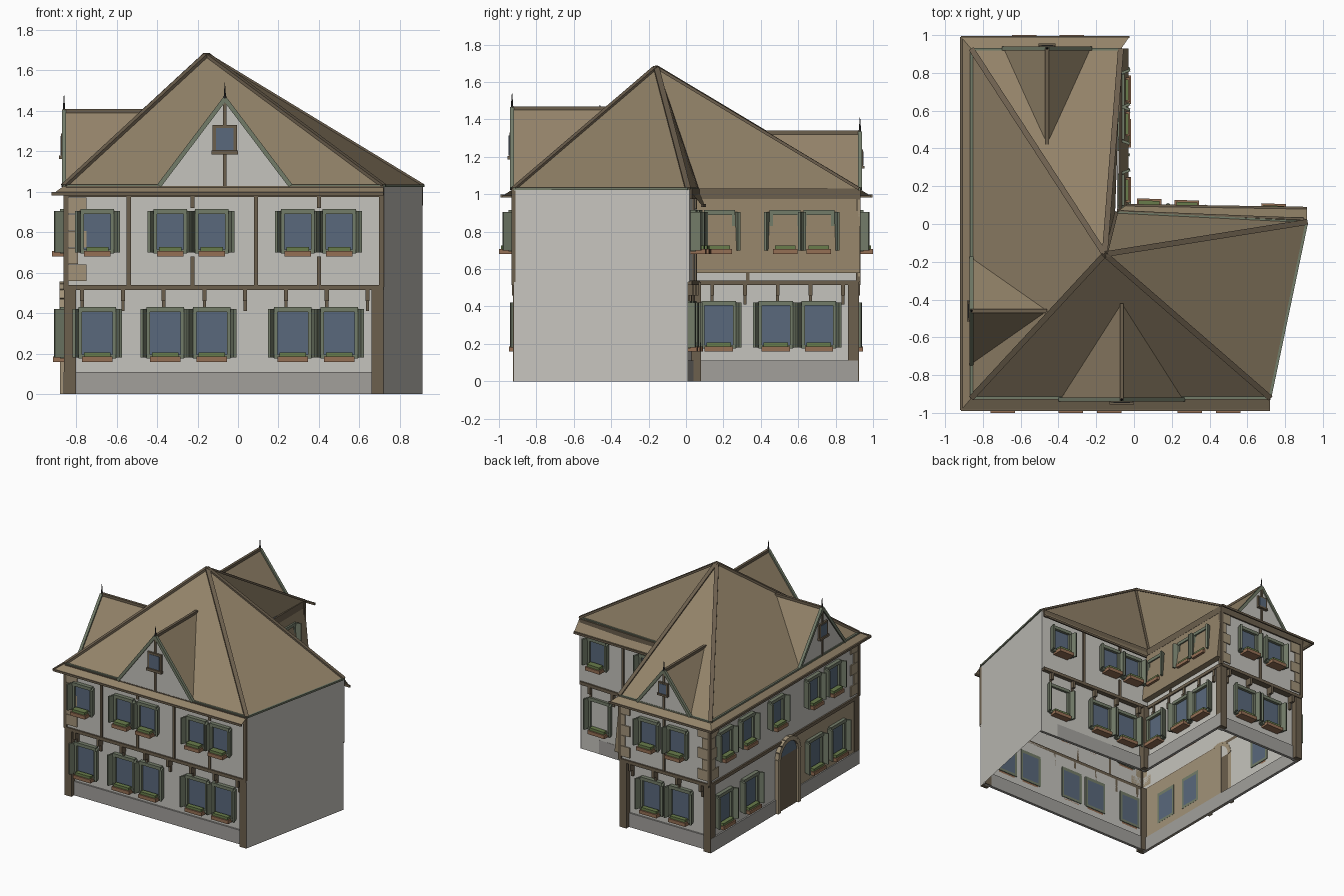
import bpy, bmesh, math
from mathutils import Matrix, Vector

if "Cube" in bpy.data.objects:
    bpy.data.objects.remove(bpy.data.objects["Cube"])

COL = dict(plaster=(.56, .55, .51), roof=(.29, .225, .14), timber=(.15, .115, .075), green=(.17, .2, .14),
           glass=(.1, .14, .2), clay=(.3, .16, .09), tan=(.36, .29, .19), stone=(.36, .35, .33),
           iron=(.03, .03, .03), leaf=(.14, .2, .07))
MATS = {}
for n, c in COL.items():
    MATS[n] = bpy.data.materials.new(n)
    MATS[n].diffuse_color = (*c, 1)
PARTS = {}


def part(name, mat):
    return PARTS.setdefault(name, (bmesh.new(), mat))[0]


def box(bm, M, lo, hi, rot=0):
    """Box between two corners in facade space (u along, v outward, z up)."""
    lo, hi = Vector(lo), Vector(hi)
    T = Matrix.Translation((lo + hi) / 2) @ Matrix.Rotation(rot, 4, 'Z') @ Matrix.Diagonal((*(hi - lo), 1))
    bmesh.ops.create_cube(bm, size=1, matrix=M @ T)


def beam(bm, p, q, w, h=None):
    p, q = Vector(p), Vector(q)
    d = q - p
    R = d.to_track_quat('Y', 'Z').to_matrix().to_4x4()
    bmesh.ops.create_cube(bm, size=1, matrix=Matrix.Translation((p + q) / 2) @ R @ Matrix.Diagonal((w, d.length, h or w, 1)))


def face(bm, *pts):
    bm.faces.new([bm.verts.new(p) for p in pts])


def frame(u, v, o):
    return Matrix(((u[0], v[0], 0, o[0]), (u[1], v[1], 0, o[1]), (0, 0, 1, 0), (0, 0, 0, 1)))


ID = Matrix()
FRONT = frame((1, 0), (0, -1), (0, -.92))
LEFT = frame((0, 1), (-1, 0), (-.85, 0))
BACK = frame((1, 0), (0, 1), (0, .92))
INNER = frame((0, 1), (1, 0), (-.08, 0))
COURT = frame((1, -.04), (0, 1), (0, .057))

# Timbers, masonry and trims shared by all facades
timber, trim = part('timber_framing', 'timber'), part('green_trim', 'green')
frames, glass = part('window_frames', 'green'), part('window_glass', 'glass')
shutters, sills = part('shutters', 'green'), part('flower_boxes', 'clay')
plants, plinth = part('box_plants', 'leaf'), part('stone_plinth', 'stone')
brackets, quoins = part('brackets', 'timber'), part('quoins', 'tan')

# Storey walls, ground floor set back under the upper floor
upper = [(-.85, -.92), (.72, -.92), (.91, .02), (-.08, .06), (-.08, .92), (-.85, .92)]
lower = [(-.85, -.88), (.728, -.88), (.908, .005), (-.08, .03), (-.08, .88), (-.85, .88)]
walls = part('walls', 'plaster')
rings = [[walls.verts.new((x, y, z)) for x, y in poly]
         for poly, z in ((lower, 0), (lower, .53), (upper, .53), (upper, 1.03))]
for a, b in zip(rings, rings[1:]):
    for i in range(6):
        j = (i + 1) % 6
        walls.faces.new((a[i], a[j], b[j], b[i]))
face(walls, (.72, -.92, 0), (.911, .01, 0), (.911, .01, 1.03), (.72, -.92, 1.03))

# Tile-hung leaning wall over the courtyard and tan render on the left
hung = part('tile_hung_wall', 'roof')
pts = [(-.075, .06, 1.03), (-.075, .93, 1.03), (-.03, .93, .58), (-.03, .06, .58)]
face(hung, *pts)
face(hung, pts[1], pts[2], (-.08, .92, .58))
face(hung, pts[2], pts[3], (-.08, .06, .58), (-.08, .93, .58))
box(part('tan_render', 'tan'), LEFT, (-.88, -.004, 0), (0, .004, .53))


def window(M, u, v, z0, z1, w, deep):
    """Framed casement with open shutters and a planted flower box."""
    g, f = w / 2, w / 2 + .018
    box(glass, M, (u - g, v - .005, z0), (u + g, v + .008, z1))
    for s in (-1, 1):
        a, b = sorted((u + s * g, u + s * f))
        box(frames, M, (a, v - .005, z0 - .02), (b, v + .025, z1 + .02))
        c = u + s * (f + .012)
        box(shutters, M, (c - .007, v, z0 - .015), (c + .007, v + .06, z1 + .015), -s * .35)
    box(frames, M, (u - f, v - .005, z1), (u + f, v + .03, z1 + .025))
    box(frames, M, (u - f, v - .005, z0 - .02), (u + f, v + .03, z0))
    box(sills, M, (u - g, v, z0 - .035), (u + g, v + deep, z0 - .008))
    box(plants, M, (u - g + .01, v + .02, z0 - .008), (u + g - .01, v + deep - .01, z0 + .012))


def facade(M, u0, u1, lo, hi, setback, studs, half_studs, deep=.08, jetty=True):
    for u in lo:
        window(M, u, -setback, .195, .405, .15, .065)
    for u in hi:
        window(M, u, 0, .715, .89, .13, deep)
    box(plinth, M, (u0, -setback - .01, 0), (u1, -setback + .012, .11))
    box(timber, M, (u0, -setback, .515), (u1, .012, .54))
    box(timber, M, (u0, 0, .975), (u1, .012, 1.03))
    for u in studs:
        box(timber, M, (u - .01, 0, .54), (u + .01, .008, .98))
    for u in half_studs:
        box(timber, M, (u - .01, 0, .54), (u + .01, .008, .68))
        box(timber, M, (u - .01, 0, .92), (u + .01, .008, .98))
    if jetty:
        n = round((u1 - u0 - .16) / .2)
        for i in range(n + 1):
            u = u0 + .08 + (u1 - u0 - .16) * i / n
            box(brackets, M, (u - .01, -setback, .46), (u + .01, .01, .515))
            box(brackets, M, (u - .008, -setback, .41), (u + .008, -setback + .02, .46))


facade(FRONT, -.85, .72, (-.695, -.36, -.13, .27, .5), (-.695, -.335, -.13, .295, .5), .04, (-.54, .09), (-.225, .4))
facade(LEFT, -.92, .92, (.76, .44, -.36, -.64), (.75, .48, .11, -.34, -.59), 0, (), (), .07, False)
facade(BACK, -.85, -.08, (-.33, -.58), (-.33, -.58), .04, (-.455,), ())
facade(INNER, .06, .92, (.175, .48, .71), (.18, .53, .71), 0, (), (.33,), .06)
facade(COURT, -.08, .9, (.74, .35, .11), (.74, .28, .08), .03, (.52,), (.18,))

# Corner posts
for x0, y0 in ((-.86, -.925), (.66, -.925), (-.86, .865), (-.13, .865), (-.09, .02)):
    box(timber, ID, (x0, y0, 0), (x0 + .06, y0 + .06, .53))
for x, y in ((-.85, -.92), (.71, -.92), (-.85, .92), (-.075, .92)):
    box(timber, ID, (x - .012, y - .012, .53), (x + .012, y + .012, 1.02))

# Alternating corner quoins
for i in range(5):
    z, w = .56 + i * .083, (.1, .06)[i % 2]
    for M, a, s in ((FRONT, -.85, 1), (BACK, -.85, 1), (BACK, -.06, -1), (LEFT, .92, -1), (LEFT, -.92, 1)):
        u = sorted((a, a + s * w))
        box(quoins, M, (u[0], 0, z), (u[1], .009, z + .08))

# Arched door in the left wall
door, arch = part('door', 'timber'), part('door_arch', 'tan')
box(door, LEFT, (-.14, 0, 0), (.08, .015, .42))
for s in (-.155, .095):
    box(arch, LEFT, (s - .017, 0, 0), (s + .017, .03, .42))
arc = [Vector((-.03 + .125 * math.cos(t), .015, .42 + .12 * math.sin(t))) for t in [math.pi * i / 8 for i in range(9)]]
for a, b in zip(arc, arc[1:]):
    beam(arch, LEFT @ a, LEFT @ b, .034)
face(glass, *[LEFT @ p for p in arc])

# Main roof: all slopes meet at one apex, with flared eaves
roof, caps = part('main_roof', 'roof'), part('hip_caps', 'timber')
apex = Vector((-.155, -.16, 1.68))
ring = [(-.86, -.92, 1.03), (.72, -.92, 1.03), (.915, .01, 1.03), (-.1, .06, 1.03), (-.07, .925, 1.03), (-.86, .925, 1.03)]
for i, p in enumerate(ring):
    face(roof, apex, p, ring[(i + 1) % 6])
    beam(caps, apex, p, .03, .016)
outer = [(-.915, -.985, .99), (.72, -.985, .99), (.915, .085, .94), (-.04, .1, .94), (-.025, .99, .99), (-.915, .99, .99)]
eaves = part('flared_eaves', 'roof')
for i in (0, 2, 4, 5):
    j = (i + 1) % 6
    face(eaves, ring[i], ring[j], outer[j], outer[i])
    beam(timber, outer[i], outer[j], .012, .016)
    beam(trim, ring[i], ring[j], .014)
beam(trim, ring[1], ring[2], .014)

# Gabled dormers with bargeboards, little window and finial
drm, gable, fin = part('dormer_roofs', 'roof'), part('dormer_gables', 'plaster'), part('finials', 'iron')


def dormer(M, u, half, h, reach):
    s, z = h / .43, 1.03
    a, b, p, r = [M @ Vector(c) for c in ((u - half, .01, z), (u + half, .01, z), (u, .01, z + h), (u, -reach, z + h))]
    face(gable, a, b, p)
    face(drm, a, p, r)
    face(drm, b, p, r)
    beam(caps, p, r, .02)
    for q in (a, b):
        beam(trim, q, p, .022)
    box(timber, M, (u - .008, .008, z), (u + .008, .018, z + h))
    box(timber, M, (u - .065 * s, .01, z + .155 * s), (u + .065 * s, .035, z + .175 * s))
    box(timber, M, (u - .06 * s, .01, z + .16 * s), (u + .06 * s, .025, z + .3 * s))
    box(glass, M, (u - .043 * s, .012, z + .178 * s), (u + .043 * s, .028, z + .285 * s))
    bmesh.ops.create_cone(fin, segments=6, radius1=.009, radius2=.001, depth=.1, cap_ends=True,
                          matrix=Matrix.Translation(p + Vector((0, 0, .03))))


dormer(FRONT, -.065, .325, .43, .5)
dormer(LEFT, -.46, .28, .37, .39)
dormer(BACK, -.46, .23, .3, .5)

# Turn every collected part into an object
for name, (bm, mat) in PARTS.items():
    bmesh.ops.recalc_face_normals(bm, faces=bm.faces)
    me = bpy.data.meshes.new(name)
    bm.to_mesh(me)
    bm.free()
    me.materials.append(MATS[mat])
    bpy.context.collection.objects.link(bpy.data.objects.new(name, me))

for m in bpy.data.materials:
    if m.users and not m.is_grease_pencil:
        m.use_nodes = True
        m.node_tree.nodes["Principled BSDF"].inputs["Base Color"].default_value = m.diffuse_color
